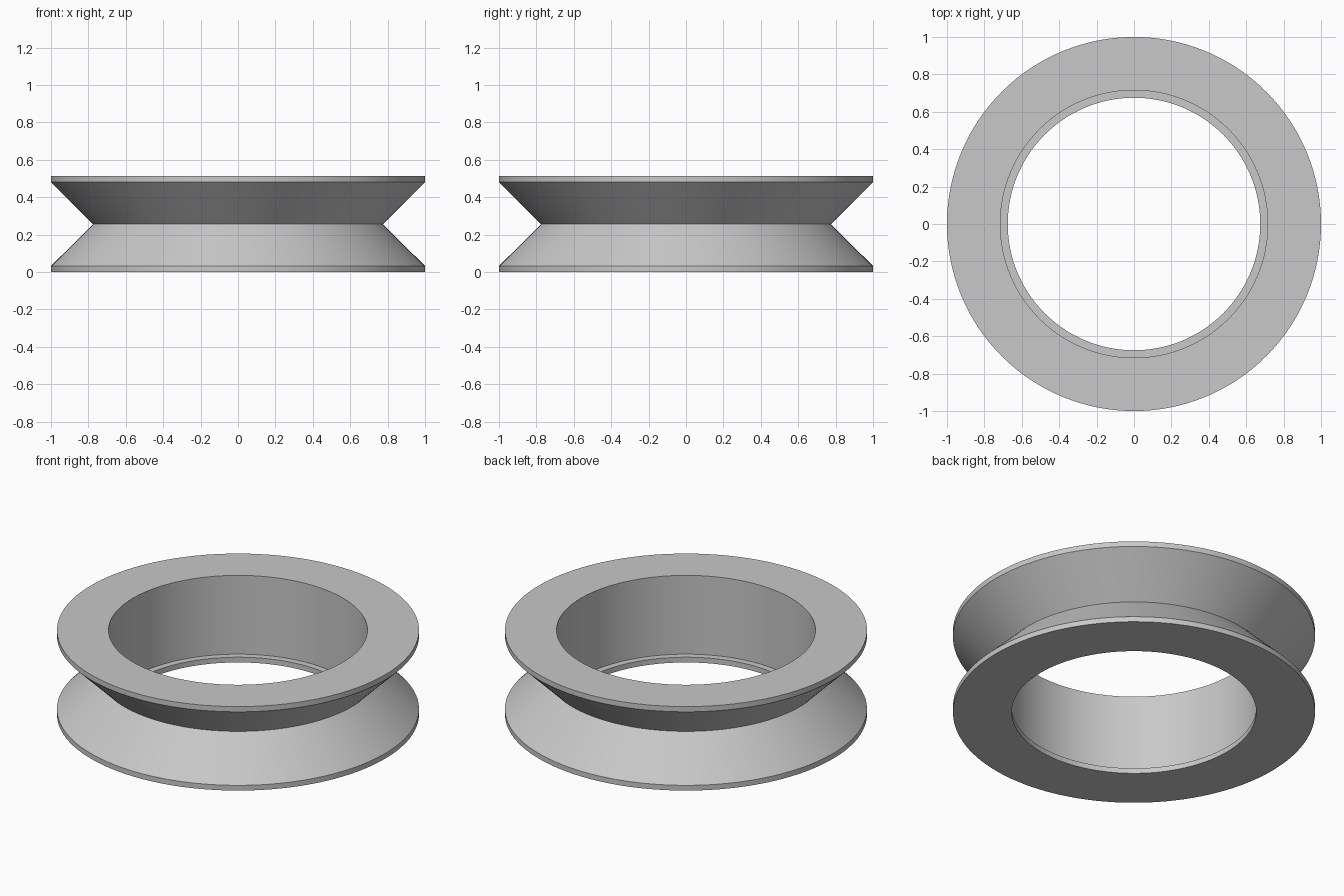
import bpy
import bmesh
import math
from mathutils import Matrix, Vector

cube = bpy.data.objects.get("Cube")
if cube:
    bpy.data.objects.remove(cube, do_unlink=True)

# Material
grey = bpy.data.materials.new("light grey")
grey.use_nodes = True
colour = (0.58, 0.58, 0.58, 1)
grey.diffuse_color = colour
grey.node_tree.nodes["Principled BSDF"].inputs["Base Color"].default_value = colour

# Cross-section (radius, height): flanges, V groove, bore and lower lip
HEIGHT, RIM, SEGMENTS = 0.512, 0.032, 128
profile = [
    (0.675, 0), (1, 0), (1, RIM), (0.775, HEIGHT / 2),
    (1, HEIGHT - RIM), (1, HEIGHT), (0.715, HEIGHT),
    (0.715, RIM), (0.675, RIM),
]

# Revolve the closed section around the vertical axis
bm = bmesh.new()
rings = []
for i in range(SEGMENTS):
    turn = Matrix.Rotation(math.tau * i / SEGMENTS, 3, "Z")
    rings.append([bm.verts.new(turn @ Vector((r, 0, z))) for r, z in profile])
for i, ring in enumerate(rings):
    following = rings[(i + 1) % SEGMENTS]
    for j in range(len(profile)):
        k = (j + 1) % len(profile)
        bm.faces.new((ring[j], following[j], following[k], ring[k]))
bmesh.ops.recalc_face_normals(bm, faces=bm.faces)

mesh = bpy.data.meshes.new("grooved_ring")
bm.to_mesh(mesh)
bm.free()
mesh.materials.append(grey)
wheel = bpy.data.objects.new("grooved_ring", mesh)
bpy.context.collection.objects.link(wheel)

# Smooth round walls with sharp rims
bpy.ops.object.select_all(action="DESELECT")
wheel.select_set(True)
bpy.context.view_layer.objects.active = wheel
bpy.ops.object.shade_smooth_by_angle(angle=math.radians(30))
